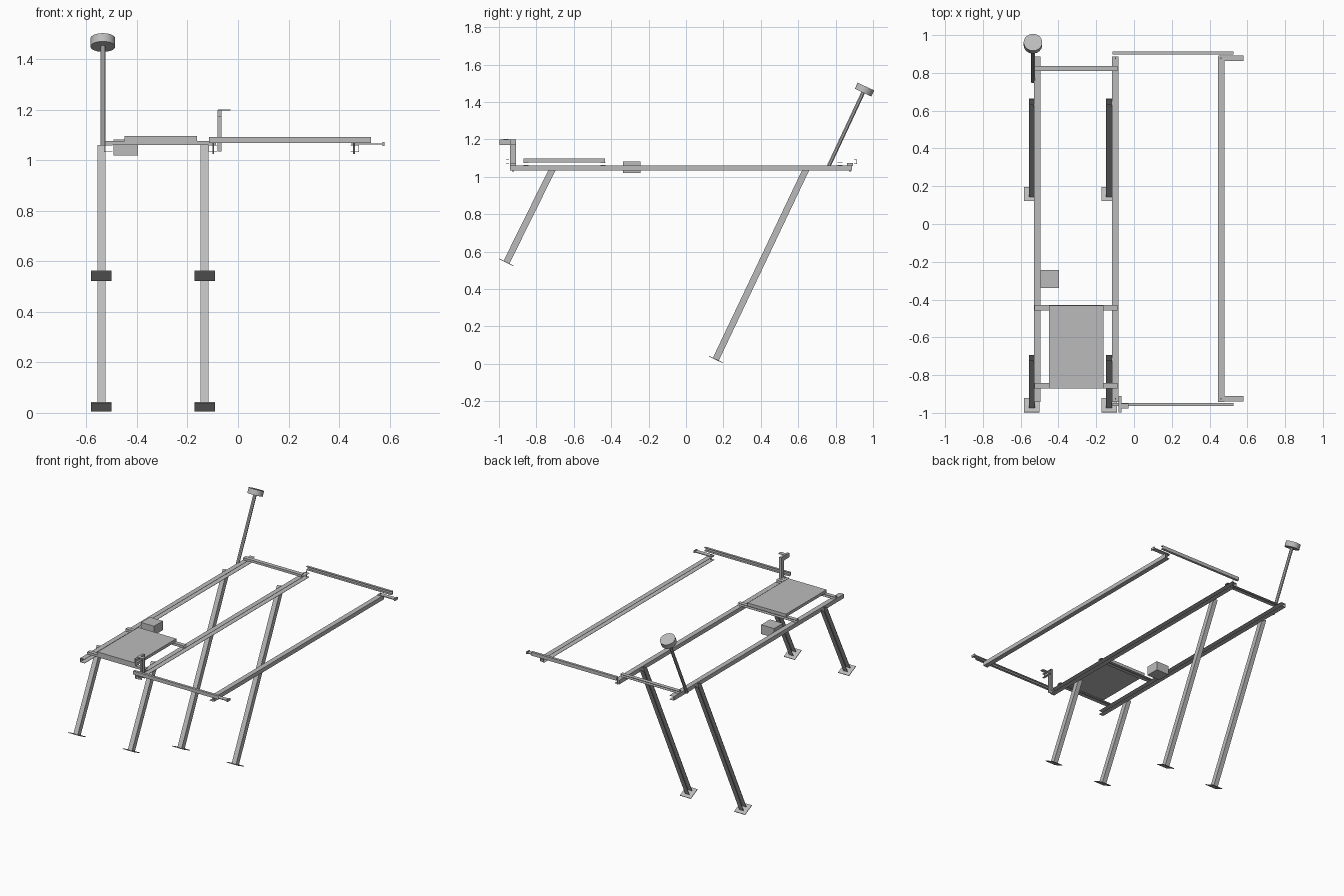
import bpy, bmesh, math
from mathutils import Vector

cube = bpy.data.objects.get("Cube")
if cube:
    bpy.data.objects.remove(cube, do_unlink=True)

grey = bpy.data.materials.new("steel grey")
grey.use_nodes = True
color = (0.5, 0.5, 0.5, 1)
grey.diffuse_color = color
grey.node_tree.nodes["Principled BSDF"].inputs["Base Color"].default_value = color

T = 0.002  # sheet thickness
X, Y, Z = Vector((1, 0, 0)), Vector((0, 1, 0)), Vector((0, 0, 1))


def sweep(name, profile, p0, p1, n):
    """Extrude a flat profile from p0 to p1; profile u runs along n."""
    p0, p1 = Vector(p0), Vector(p1)
    axis = (p1 - p0).normalized()
    n = (n - axis * n.dot(axis)).normalized()
    s = axis.cross(n)
    bm = bmesh.new()
    face = bm.faces.new([bm.verts.new(p0 + n * u + s * v) for u, v in profile])
    out = bmesh.ops.extrude_face_region(bm, geom=[face])
    moved = [g for g in out["geom"] if isinstance(g, bmesh.types.BMVert)]
    bmesh.ops.translate(bm, verts=moved, vec=p1 - p0)
    bmesh.ops.recalc_face_normals(bm, faces=bm.faces)
    mesh = bpy.data.meshes.new(name)
    bm.to_mesh(mesh)
    bm.free()
    mesh.materials.append(grey)
    ob = bpy.data.objects.new(name, mesh)
    bpy.context.collection.objects.link(ob)
    return ob


def channel(name, p0, p1, n, depth, width):
    """Thin C channel whose web faces n and whose open side faces away."""
    d, w = depth / 2, width / 2
    half = [(d, w), (-d, w), (-d, w - T), (d - T, w - T)]
    return sweep(name, half + [(u, -v) for u, v in reversed(half)], p0, p1, n)


def bar(name, p0, p1, n, depth, width):
    d, w = depth / 2, width / 2
    return sweep(name, [(d, w), (-d, w), (-d, -w), (d, -w)], p0, p1, n)


def box(name, lo, hi):
    x, y = (lo[0] + hi[0]) / 2, (lo[1] + hi[1]) / 2
    return bar(name, (x, y, lo[2]), (x, y, hi[2]), X, hi[0] - lo[0], hi[1] - lo[1])


def rod(name, p0, p1, radius, sides):
    ring = [math.tau * (i + 0.5) / sides for i in range(sides)]
    ob = sweep(name, [(radius * math.cos(a), radius * math.sin(a)) for a in ring], p0, p1, X)
    bpy.ops.object.select_all(action="DESELECT")
    bpy.context.view_layer.objects.active = ob
    ob.select_set(True)
    bpy.ops.object.shade_smooth_by_angle(angle=math.radians(30))
    return ob


# Long rails, the outer one turned to face the other way
for name, x, n in (("right_rail", -0.513, -X), ("middle_rail", -0.1, -X), ("left_rail", 0.462, X)):
    channel(name, (x, -0.942, 1.047), (x, 0.887, 1.047), n, 0.034, 0.028)

# Sloping legs with square foot plates
for side, x in (("right", -0.541), ("middle", -0.132)):
    for end, foot, top in (("front", (-0.96, 0.543), (-0.708, 1.053)),
                           ("back", (0.159, 0.024), (0.648, 1.053))):
        a, b = Vector((x, *foot)), Vector((x, *top))
        channel(f"{end}_{side}_leg", a, b, X, 0.032, 0.035)
        axis = (b - a).normalized()
        bar(f"{end}_{side}_foot", a - axis * T, a + axis * T, X, 0.082, 0.082)

# Short crossbars between the right and middle rails
for name, y in (("front_crossbar", -0.856), ("shelf_crossbar", -0.444), ("back_crossbar", 0.823)):
    channel(name, (-0.527, y, 1.069), (-0.087, y, 1.069), -Y, 0.028, 0.016)

# Long end bars, end tabs and bolts
for end, y, tab_y, n in (("front", -0.955, -0.925, -Y), ("back", 0.906, 0.877, Y)):
    channel(f"{end}_end_bar", (-0.115, y, 1.081), (0.527, y, 1.081), n, 0.017, 0.024)
    box(f"{end}_end_tab", (0.447, tab_y - 0.015, 1.062), (0.578, tab_y + 0.015, 1.067))
    box(f"{end}_tab_lip", (0.572, tab_y - 0.015, 1.057), (0.58, tab_y + 0.015, 1.073))
    for side, x in (("middle", -0.098), ("left", 0.46)):
        rod(f"{end}_{side}_bolt", (x, tab_y, 1.025), (x, tab_y, 1.075), 0.004, 8)

# Shelf panel and control box
box("shelf_panel", (-0.45, -0.87, 1.077), (-0.162, -0.432, 1.097))
box("control_box", (-0.494, -0.338, 1.02), (-0.396, -0.243, 1.083))

# Leaning mast with a round head
foot, top = Vector((-0.535, 0.755, 1.04)), Vector((-0.535, 0.948, 1.453))
axis = (top - foot).normalized()
rod("mast", foot, top, 0.011, 8)
rod("mast_head", top - axis * 0.003, top + axis * 0.033, 0.049, 28)

# Upright sensor bracket with a forward arm
channel("bracket_post", (-0.073, -0.925, 1.035), (-0.073, -0.925, 1.2), -X, 0.016, 0.03)
channel("bracket_arm", (-0.073, -0.998, 1.185), (-0.073, -0.91, 1.185), -X, 0.016, 0.028)
box("bracket_top_plate", (-0.08, -0.976, 1.198), (-0.03, -0.95, 1.202))
